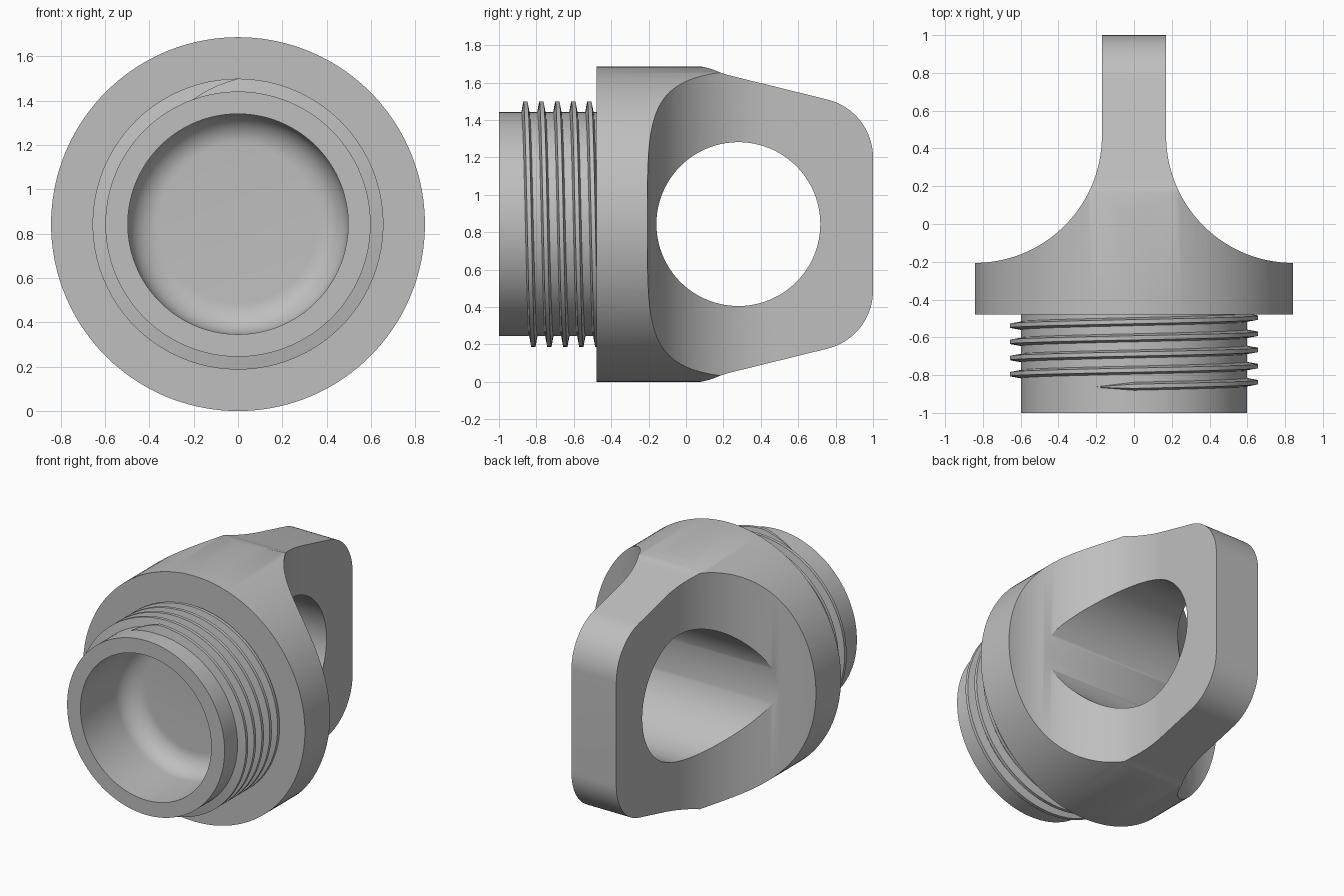
import bpy, bmesh
from math import sin, cos, pi, radians

if "Cube" in bpy.data.objects:
    bpy.data.objects.remove(bpy.data.objects["Cube"], do_unlink=True)

R = 0.843            # flange radius, also the height of the axis
FLANGE_Y = -0.478    # front face of the flange
SEG = 144

grey = bpy.data.materials.new("plain grey")
grey.use_nodes = True
grey.diffuse_color = (0.52, 0.52, 0.52, 1)
grey.node_tree.nodes["Principled BSDF"].inputs["Base Color"].default_value = (0.52, 0.52, 0.52, 1)


def make(name, bm):
    bmesh.ops.recalc_face_normals(bm, faces=bm.faces)
    mesh = bpy.data.meshes.new(name)
    bm.to_mesh(mesh)
    bm.free()
    obj = bpy.data.objects.new(name, mesh)
    bpy.context.collection.objects.link(obj)
    return obj


def prism(name, points, axis, start, end):
    """Extrude a closed 2D outline along one axis."""
    bm = bmesh.new()

    def place(p):
        co = list(p)
        co.insert(axis, start)
        return bm.verts.new(co)

    face = bm.faces.new([place(p) for p in points])
    new = bmesh.ops.extrude_face_region(bm, geom=[face])["geom"]
    shift = [0, 0, 0]
    shift[axis] = end - start
    bmesh.ops.translate(bm, vec=shift, verts=[v for v in new if isinstance(v, bmesh.types.BMVert)])
    return make(name, bm)


def arc(cx, cy, r, a0, a1, n):
    return [(cx + r * cos(radians(a0 + (a1 - a0) * i / n)),
             cy + r * sin(radians(a0 + (a1 - a0) * i / n))) for i in range(n + 1)]


def circle(cx, cy, r):
    return arc(cx, cy, r, 0, 360, SEG)[:-1]


def select(obj):
    bpy.ops.object.select_all(action='DESELECT')
    obj.select_set(True)
    bpy.context.view_layer.objects.active = obj


def cut(obj, cutter, operation):
    mod = obj.modifiers.new("cut", 'BOOLEAN')
    mod.object, mod.operation, mod.solver = cutter, operation, 'EXACT'
    select(obj)
    bpy.ops.object.modifier_apply(modifier=mod.name)
    bpy.data.objects.remove(cutter, do_unlink=True)


def finish(obj):
    obj.data.materials.clear()
    obj.data.materials.append(grey)
    select(obj)
    bpy.ops.object.shade_smooth_by_angle(angle=radians(30))


# Flange and eye plate: a cylinder trimmed by its plan and side outlines
body = prism("flange_and_eye", circle(0, R, R), 1, FLANGE_Y, 1)

sweep = arc(R, 0.467, 0.673, 270, 180, 40)
half_plan = [(0.9, -0.6), (0.9, -0.206)] + sweep + [(0.17, 1.1)]
plan = half_plan + [(-x, y) for x, y in reversed(half_plan)]
cut(body, prism("plan_cutter", plan, 2, -0.2, 1.9), 'INTERSECT')

half_side = [(-0.6, 0.86), (0.03, 0.848), (0.07, 0.845), (0.1, 0.839), (0.13, 0.831),
             (0.16, 0.82), (0.19, 0.808), (0.22, 0.798)] + arc(0.68, 0.355, 0.32, 77, 0, 20)
side = [(y, R + h) for y, h in half_side] + [(y, R - h) for y, h in reversed(half_side)]
cut(body, prism("side_cutter", side, 0, -1, 1), 'INTERSECT')

# Cross hole through the eye
cut(body, prism("hole_cutter", circle(0.28, R, 0.438), 0, -1, 1), 'DIFFERENCE')
finish(body)

# Hollow neck with a rounded bore floor, turned around the y axis
bore = arc(0.357, -0.626, 0.14, 0, 90, 12)
outline = [(0.598, -0.46), (0.598, -1), (0.497, -1)] + bore
bm = bmesh.new()
rings = []
for r, y in outline:
    rings.append([bm.verts.new((r * sin(2 * pi * i / SEG), y, R + r * cos(2 * pi * i / SEG)))
                  for i in range(SEG)])
for a, b in zip(rings, rings[1:]):
    for i in range(SEG):
        j = (i + 1) % SEG
        bm.faces.new((a[i], a[j], b[j], b[i]))
bm.faces.new(rings[0])
bm.faces.new(rings[-1])
finish(make("threaded_neck", bm))

# Helical thread that ramps up at its start and runs into the flange
PITCH, STEP = 0.0855, 4
bm = bmesh.new()
previous = None
for degrees in range(-20, 1701, STEP):
    a = radians(degrees)
    y = -0.859 + PITCH * degrees / 360
    grow = min(1, (degrees + 22) / 22)
    tip = 0.592 + 0.064 * grow
    ring = [bm.verts.new((r * sin(a), y + w * grow, R + r * cos(a)))
            for r, w in ((0.59, -0.023), (tip, -0.011), (tip, 0.011), (0.59, 0.023))]
    if previous:
        for i in range(4):
            j = (i + 1) % 4
            bm.faces.new((previous[i], previous[j], ring[j], ring[i]))
    else:
        bm.faces.new(ring)
    previous = ring
bm.faces.new(previous)
finish(make("screw_thread", bm))
